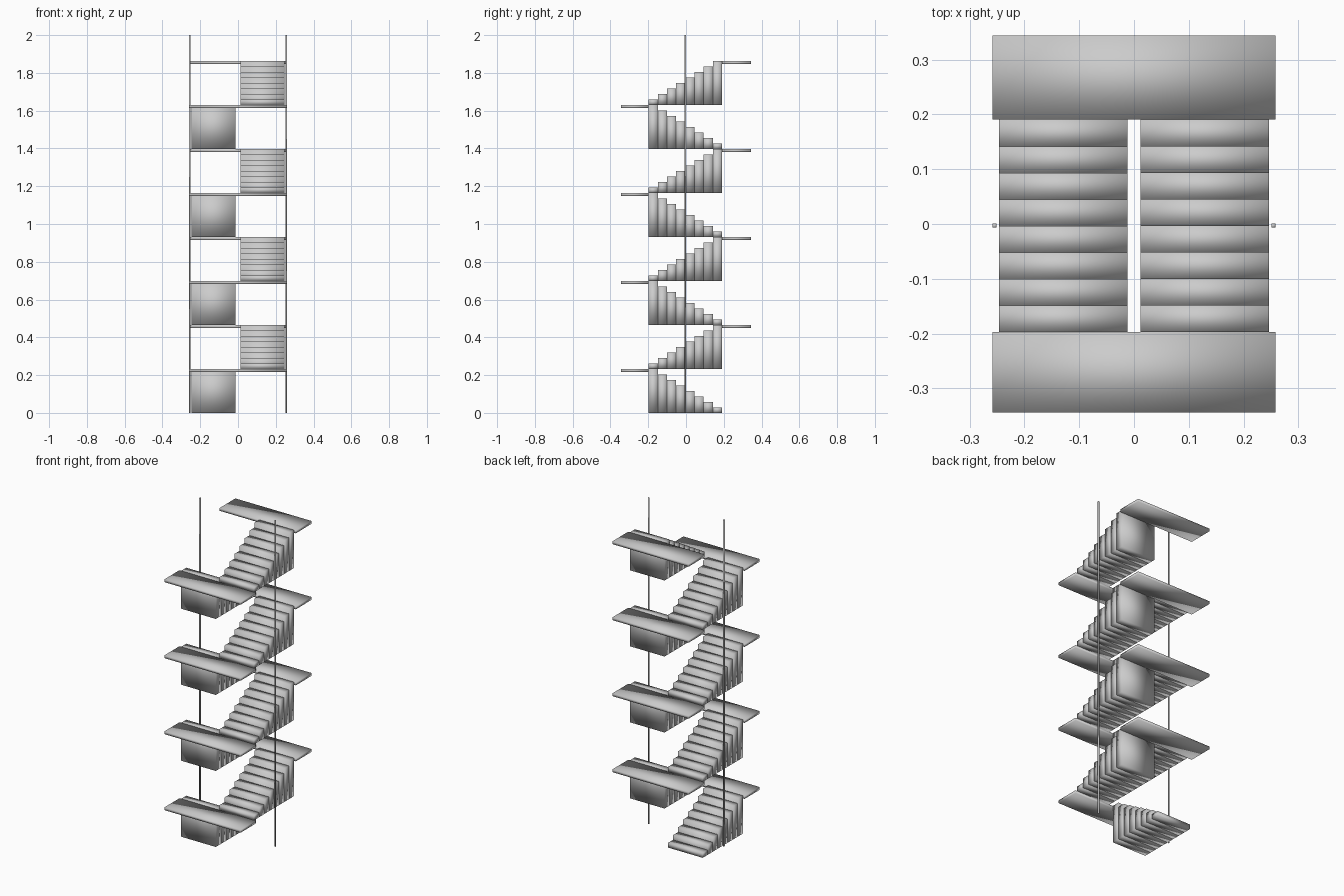
import bpy
import bmesh
from mathutils import Matrix

if "Cube" in bpy.data.objects:
    bpy.data.objects.remove(bpy.data.objects["Cube"])

FLIGHTS, STEPS = 8, 8
RISE = 1.863 / FLIGHTS            # height gained per flight
Y0, Y1, Y_END = -0.1975, 0.1905, 0.344
X_IN, X_OUT, X_LAND = 0.012, 0.2465, 0.2585
SLAB = 0.017


def make_boxes(name, boxes):
    """One smooth-shaded object made of boxes given as (min corner, max corner)."""
    bm = bmesh.new()
    for lo, hi in boxes:
        size = [b - a for a, b in zip(lo, hi)]
        mid = [(a + b) / 2 for a, b in zip(lo, hi)]
        bmesh.ops.create_cube(bm, size=1.0, matrix=Matrix.Translation(mid) @ Matrix.Diagonal((*size, 1)))
    for f in bm.faces:
        f.smooth = True
    mesh = bpy.data.meshes.new(name)
    bm.to_mesh(mesh)
    bm.free()
    bpy.context.collection.objects.link(bpy.data.objects.new(name, mesh))


depth = (Y1 - Y0) / STEPS
for k in range(FLIGHTS):
    base, top = k * RISE, (k + 1) * RISE
    left = k % 2 == 0             # left flights climb forward, right ones climb back
    xa, xb = (-X_OUT, -X_IN) if left else (X_IN, X_OUT)

    # flight of solid step blocks
    steps = []
    for i in range(STEPS):
        ya = Y1 - (i + 1) * depth if left else Y0 + i * depth
        steps.append(((xa, ya, base), (xb, ya + depth, base + (i + 1) * RISE / STEPS)))
    make_boxes(f"stair_flight_{k + 1}", steps)

    # landing slab flush with the last step
    ya, yb = (-Y_END, Y0) if left else (Y1, Y_END)
    make_boxes(f"landing_{k + 1}", [((-X_LAND, ya, top - SLAB), (X_LAND, yb, top))])

# thin full-height side poles
for side, x in (("left", -0.2545), ("right", 0.2545)):
    r = 0.0038
    make_boxes(f"{side}_pole", [((x - r, -0.003 - r, 0), (x + r, -0.003 + r, 2.0))])
